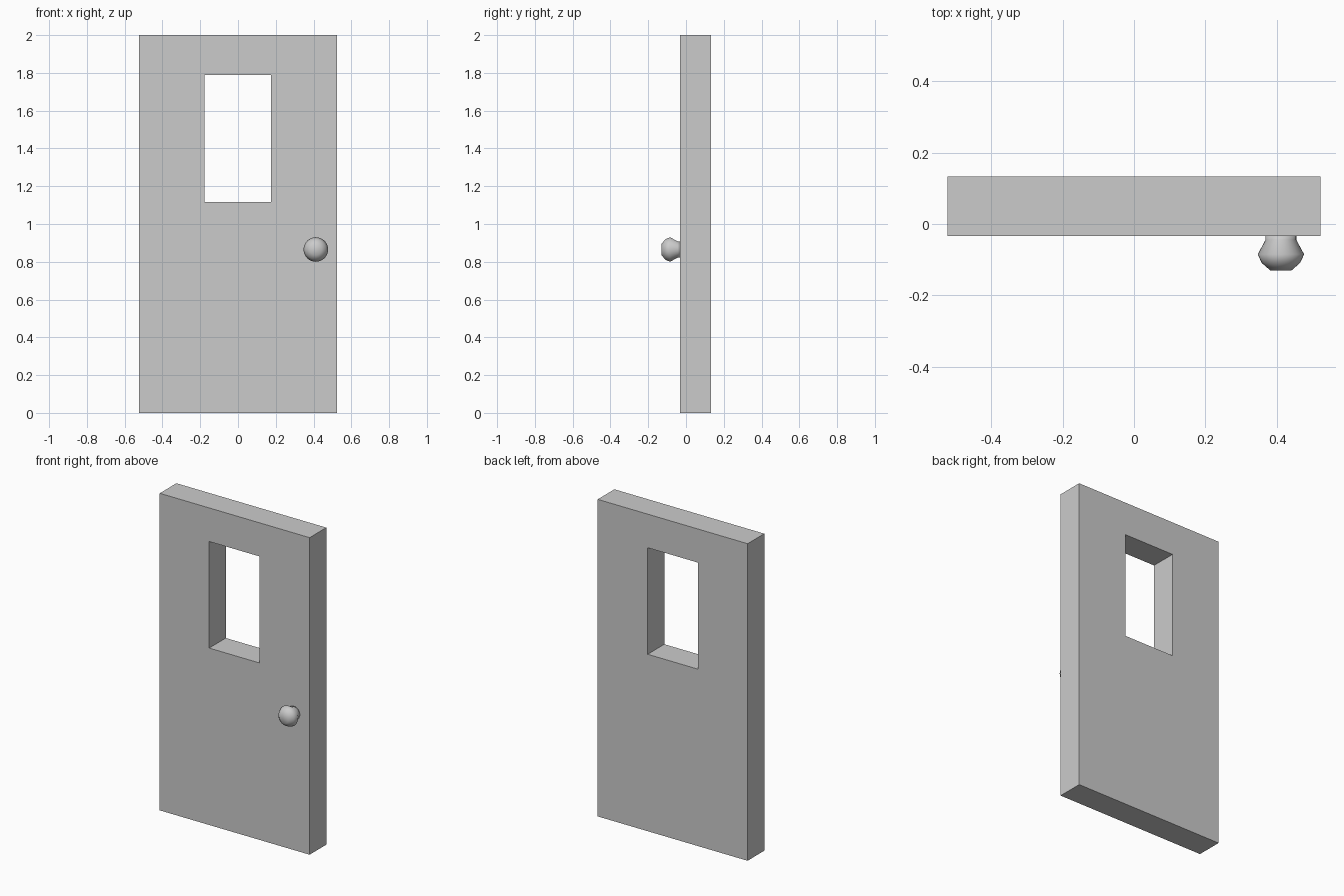
import bpy, bmesh, math
from mathutils import Vector

cube = bpy.data.objects.get("Cube")
if cube:
    bpy.data.objects.remove(cube, do_unlink=True)

grey = bpy.data.materials.new("light_grey")
grey.use_nodes = True
colour = (0.6, 0.6, 0.6, 1)
grey.diffuse_color = colour
grey.node_tree.nodes["Principled BSDF"].inputs["Base Color"].default_value = colour

FRONT, BACK = -0.033, 0.133


def finish(name, bm, smooth):
    bmesh.ops.recalc_face_normals(bm, faces=bm.faces)
    for face in bm.faces:
        face.smooth = smooth
    mesh = bpy.data.meshes.new(name)
    bm.to_mesh(mesh)
    bm.free()
    mesh.materials.append(grey)
    obj = bpy.data.objects.new(name, mesh)
    bpy.context.collection.objects.link(obj)
    return obj


def rectangle(bm, x0, x1, z0, z1):
    return [bm.verts.new((x, FRONT, z)) for x, z in ((x0, z0), (x1, z0), (x1, z1), (x0, z1))]


# Door slab: a frame of faces around the window opening, extruded to thickness
bm = bmesh.new()
outer = rectangle(bm, -0.523, 0.523, 0, 2)
inner = rectangle(bm, -0.178, 0.174, 1.116, 1.788)
frame = []
for i in range(4):
    j = (i + 1) % 4
    frame.append(bm.faces.new((outer[i], outer[j], inner[j], inner[i])))
result = bmesh.ops.extrude_face_region(bm, geom=frame, use_keep_orig=True)
moved = [v for v in result["geom"] if isinstance(v, bmesh.types.BMVert)]
bmesh.ops.translate(bm, verts=moved, vec=(0, BACK - FRONT, 0))
finish("door_slab", bm, False)

# Door knob: radius and depth profile turned about the front-to-back axis
profile = [(0.043, FRONT), (0.043, -0.044), (0.065, -0.085), (0.054, -0.109), (0.03, -0.13)]
SIDES = 32
bm = bmesh.new()
centre = Vector((0.412, 0, 0.865))
rings = []
for radius, y in profile:
    ring = []
    for i in range(SIDES):
        a = math.tau * i / SIDES
        ring.append(bm.verts.new(centre + Vector((radius * math.cos(a), y, radius * math.sin(a)))))
    rings.append(ring)
for low, high in zip(rings, rings[1:]):
    for i in range(SIDES):
        j = (i + 1) % SIDES
        bm.faces.new((low[i], low[j], high[j], high[i]))
bm.faces.new(rings[0])
bm.faces.new(rings[-1])
finish("door_knob", bm, True)
